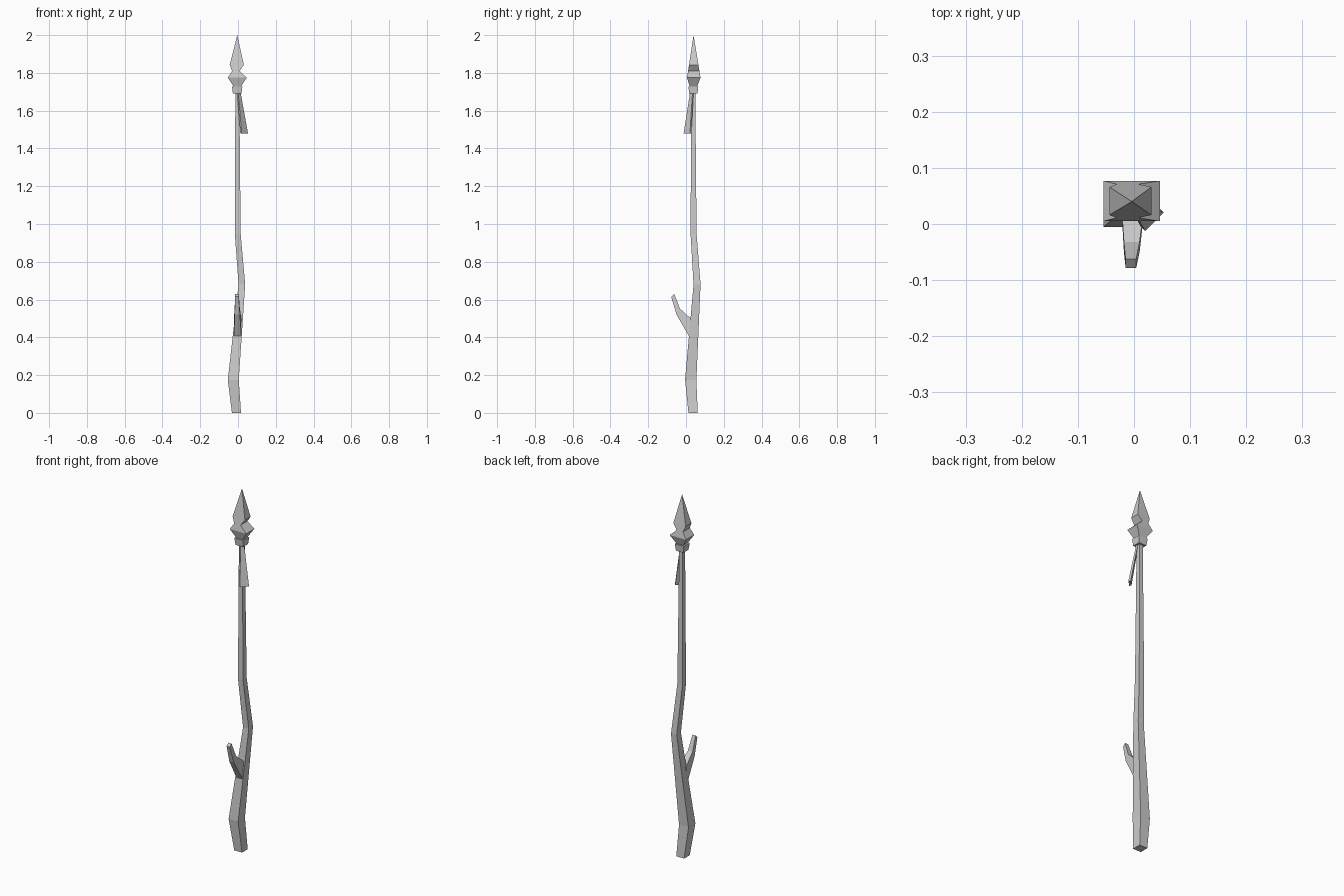
import bpy
import bmesh
from mathutils import Vector

if "Cube" in bpy.data.objects:
    bpy.data.objects.remove(bpy.data.objects["Cube"])


def loft(name, rings):
    """Skin a list of equal-length point rings into a capped flat-shaded solid."""
    bm = bmesh.new()
    loops = [[bm.verts.new(p) for p in ring] for ring in rings]
    for a, b in zip(loops, loops[1:]):
        n = len(a)
        for i in range(n):
            bm.faces.new((a[i], a[(i + 1) % n], b[(i + 1) % n], b[i]))
    bm.faces.new(loops[0])
    bm.faces.new(loops[-1])
    bmesh.ops.remove_doubles(bm, verts=bm.verts, dist=0.0005)
    bmesh.ops.recalc_face_normals(bm, faces=bm.faces)
    mesh = bpy.data.meshes.new(name)
    bm.to_mesh(mesh)
    bm.free()
    obj = bpy.data.objects.new(name, mesh)
    bpy.context.collection.objects.link(obj)
    return obj


def rect(z, x0, x1, y0, y1):
    return [(x0, y0, z), (x1, y0, z), (x1, y1, z), (x0, y1, z)]


# Crooked square shaft
loft("shaft", [rect(*s) for s in (
    (0.00, -0.032, 0.016, 0.013, 0.062),
    (0.175, -0.054, 0.004, -0.005, 0.055),
    (0.68, 0.003, 0.038, 0.040, 0.077),
    (0.95, -0.017, 0.014, 0.024, 0.056),
    (1.71, -0.014, 0.007, 0.028, 0.049))])

# Twig on the front: x range, lower (y, z), upper (y, z)
loft("twig", [
    [(x0, *lo, ), (x1, *lo), (x1, *up), (x0, *up)]
    for x0, x1, lo, up in (
        (-0.022, 0.018, (0.022, 0.395), (0.030, 0.495)),
        (-0.018, 0.010, (-0.050, 0.520), (-0.032, 0.552)),
        (-0.015, 0.004, (-0.078, 0.615), (-0.062, 0.629)))])

# Collar under the spearhead
loft("collar", [rect(1.69, -0.027, 0.019, 0.017, 0.061),
                rect(1.728, -0.032, 0.023, 0.013, 0.065)])

# Notched spearhead ending in a point
loft("spearhead", [rect(*s) for s in (
    (1.72, -0.018, 0.011, 0.022, 0.056),
    (1.775, -0.054, 0.046, 0.005, 0.077),
    (1.81, -0.031, 0.008, 0.011, 0.071),
    (1.842, -0.044, 0.031, 0.016, 0.066),
    (2.00, -0.004, -0.004, 0.040, 0.040))])


# Hanging cloth strip, turned 45 degrees toward the front right
def strip_ring(z, cx, cy, width, thick):
    c = Vector((cx, cy, z))
    u = Vector((1, 1, 0)).normalized() * width / 2
    v = Vector((1, -1, 0)).normalized() * thick / 2
    return [c - u - v, c + u - v, c + u + v, c - u + v]


loft("cloth_strip", [strip_ring(1.70, 0.004, 0.031, 0.018, 0.008),
                     strip_ring(1.48, 0.0325, 0.008, 0.047, 0.011)])
